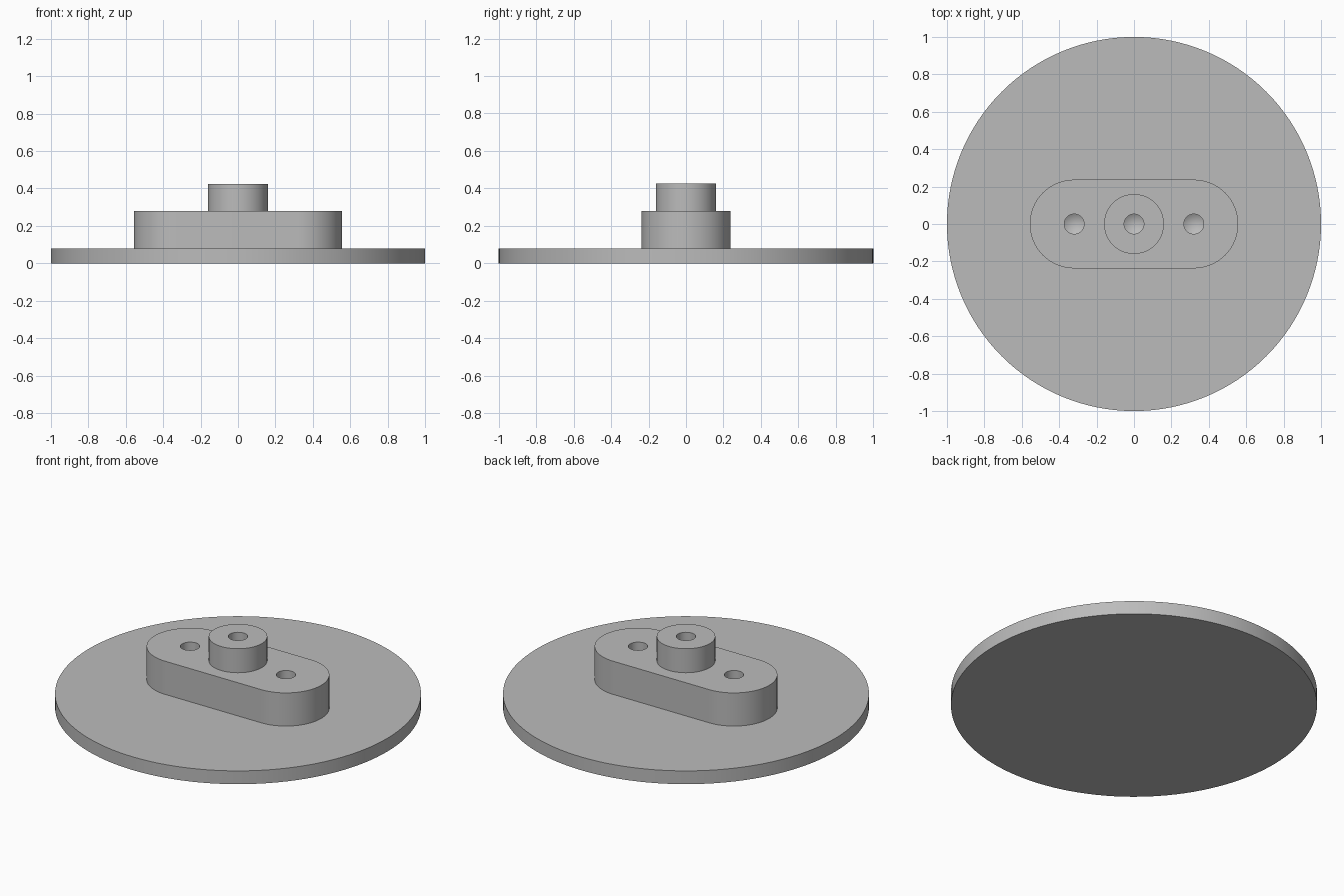
import bpy
import bmesh
from math import pi, cos, sin, radians

if "Cube" in bpy.data.objects:
    bpy.data.objects.remove(bpy.data.objects["Cube"], do_unlink=True)

# Single grey finish
grey = bpy.data.materials.new("plain grey")
grey.use_nodes = True
colour = (0.5, 0.5, 0.5, 1)
grey.diffuse_color = colour
grey.node_tree.nodes["Principled BSDF"].inputs["Base Color"].default_value = colour

BASE_TOP, BLOCK_TOP, BOSS_TOP = 0.08, 0.28, 0.425
HOLE_X, HOLE_R, HOLE_DEPTH = 0.32, 0.053, 0.11


def extrude(name, outline, bottom, top):
    """Prism with the given plan outline."""
    bm = bmesh.new()
    face = bm.faces.new([bm.verts.new((x, y, bottom)) for x, y in outline])
    new = bmesh.ops.extrude_face_region(bm, geom=[face])["geom"]
    verts = [v for v in new if isinstance(v, bmesh.types.BMVert)]
    bmesh.ops.translate(bm, verts=verts, vec=(0, 0, top - bottom))
    bmesh.ops.recalc_face_normals(bm, faces=bm.faces)
    mesh = bpy.data.meshes.new(name)
    bm.to_mesh(mesh)
    bm.free()
    mesh.materials.append(grey)
    obj = bpy.data.objects.new(name, mesh)
    bpy.context.collection.objects.link(obj)
    return obj


def arc(cx, radius, start, end, steps):
    angles = [start + (end - start) * i / steps for i in range(steps + 1)]
    return [(cx + radius * cos(a), radius * sin(a)) for a in angles]


def circle(cx, radius, steps):
    return arc(cx, radius, 0, 2 * pi, steps)[:-1]


def drill(target, x, top):
    """Blind hole with a conical drill tip."""
    cutter = extrude("drill_cutter", circle(x, HOLE_R, 48), top - HOLE_DEPTH, top + 0.05)
    bm = bmesh.new()
    bm.from_mesh(cutter.data)
    bm.faces.ensure_lookup_table()
    floor = min(bm.faces, key=lambda f: f.calc_center_median().z)
    tip = bmesh.ops.poke(bm, faces=[floor])["verts"][0]
    tip.co.z -= HOLE_R * 0.6
    bm.to_mesh(cutter.data)
    bm.free()
    cutter.hide_render = True
    mod = target.modifiers.new("hole", 'BOOLEAN')
    mod.operation = 'DIFFERENCE'
    mod.solver = 'EXACT'
    mod.object = cutter
    bpy.context.view_layer.objects.active = target
    bpy.ops.object.modifier_apply(modifier=mod.name)
    bpy.data.objects.remove(cutter, do_unlink=True)


# Round base plate
base = extrude("base_plate", circle(0, 1, 128), 0, BASE_TOP)

# Round-ended block with a hole near each end
slot = arc(HOLE_X, 0.237, -pi / 2, pi / 2, 40) + arc(-HOLE_X, 0.237, pi / 2, 3 * pi / 2, 40)
block = extrude("slot_block", slot, BASE_TOP, BLOCK_TOP)
for side in (-1, 1):
    drill(block, side * HOLE_X, BLOCK_TOP)

# Central boss with its hole
boss = extrude("centre_boss", circle(0, 0.16, 64), BLOCK_TOP, BOSS_TOP)
drill(boss, 0, BOSS_TOP)

# Smooth curved walls, crisp rims
bpy.ops.object.select_all(action='DESELECT')
for obj in (base, block, boss):
    obj.select_set(True)
bpy.context.view_layer.objects.active = base
bpy.ops.object.shade_smooth_by_angle(angle=radians(30))
